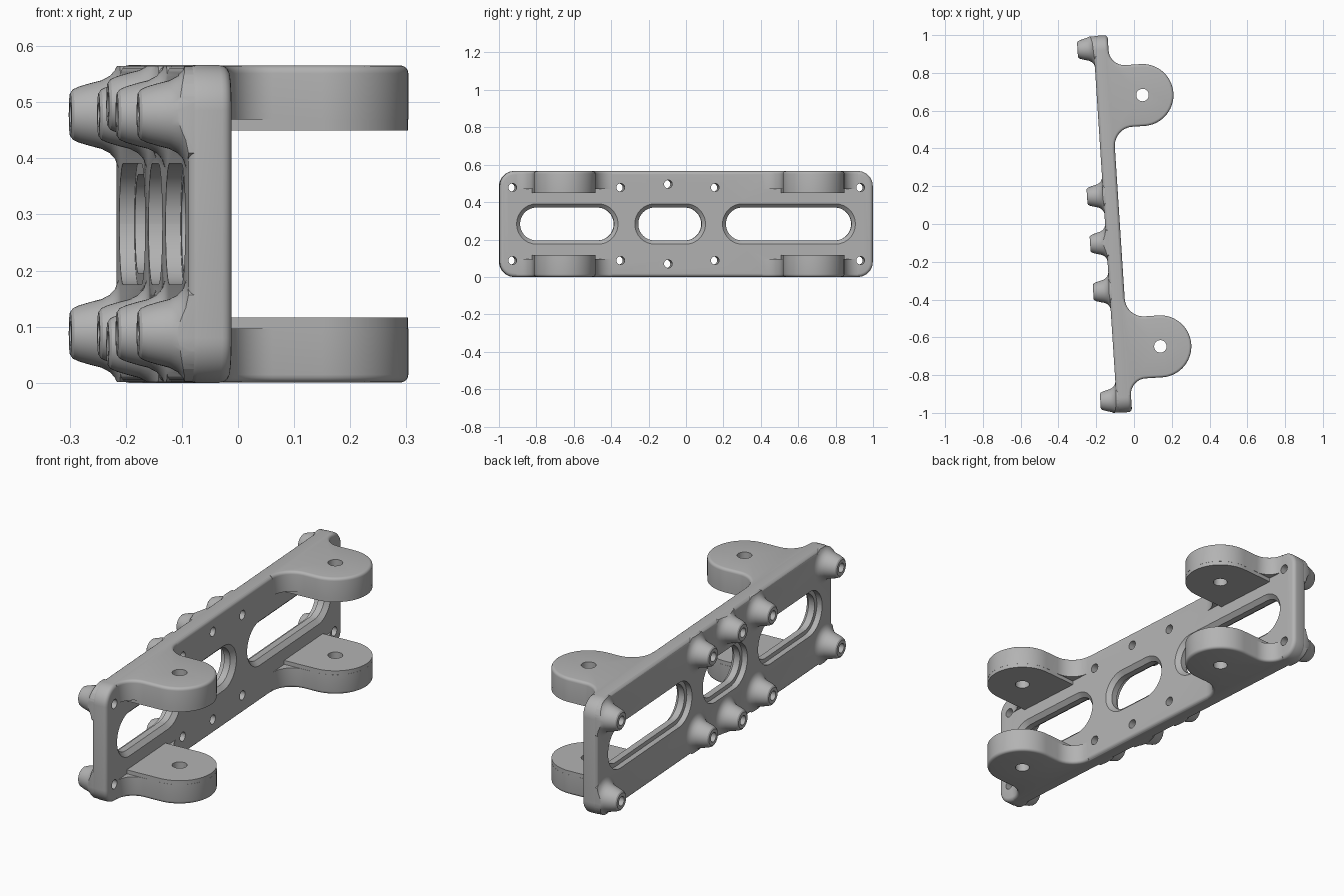
import bpy, bmesh
from math import sin, cos, pi, atan
from mathutils import Matrix

cube = bpy.data.objects.get("Cube")
if cube:
    bpy.data.objects.remove(cube, do_unlink=True)

# Main sizes: x is through the plate, y along it, z up
HEIGHT = 0.566
MID = HEIGHT / 2
HALF_T = 0.039
HALF_L = 0.9995

grey = bpy.data.materials.new("machined grey")
grey.use_nodes = True
grey.diffuse_color = (0.45, 0.45, 0.45, 1)
grey.node_tree.nodes["Principled BSDF"].inputs["Base Color"].default_value = grey.diffuse_color


def loft(name, rings):
    """Skin a list of equal-length point rings and cap both ends."""
    bm = bmesh.new()
    loops = [[bm.verts.new(p) for p in ring] for ring in rings]
    n = len(loops[0])
    for a, b in zip(loops, loops[1:]):
        for i in range(n):
            j = (i + 1) % n
            bm.faces.new((a[i], a[j], b[j], b[i]))
    bm.faces.new(loops[0])
    bm.faces.new(loops[-1])
    bmesh.ops.recalc_face_normals(bm, faces=bm.faces)
    mesh = bpy.data.meshes.new(name)
    bm.to_mesh(mesh)
    bm.free()
    obj = bpy.data.objects.new(name, mesh)
    mesh.materials.append(grey)
    bpy.context.collection.objects.link(obj)
    return obj


def boolean(target, tool, operation, keep=False):
    """Apply a boolean and drop the tool object."""
    mod = target.modifiers.new(operation, 'BOOLEAN')
    mod.operation, mod.object, mod.solver = operation, tool, 'EXACT'
    bpy.context.view_layer.objects.active = target
    bpy.ops.object.modifier_apply(modifier=mod.name)
    if not keep:
        bpy.data.objects.remove(tool, do_unlink=True)


def arc(cx, cy, r, start, end, steps):
    return [(cx + r * cos(start + (end - start) * i / steps),
             cy + r * sin(start + (end - start) * i / steps)) for i in range(steps + 1)]


def rounded_rect(cy, hy, hz, r, x, steps=10):
    """Rounded rectangle in the y-z plane at depth x."""
    pts = []
    for k, (sy, sz) in enumerate([(1, 1), (-1, 1), (-1, -1), (1, -1)]):
        pts += arc(cy + sy * (hy - r), MID + sz * (hz - r), r, k * pi / 2, (k + 1) * pi / 2, steps)
    return [(x, y, z) for y, z in pts]


def edge_round(b, steps=4):
    """Pairs of (inset, distance below the surface) for a rounded edge."""
    return [(b * (1 - cos(a)), b * (1 - sin(a))) for a in (i * pi / 2 / steps for i in range(steps + 1))]


def cylinder(name, x, y, z, r, length, axis):
    ring = arc(0, 0, r, 0, 2 * pi, 32)[:-1]
    ends = (-length / 2, length / 2)
    if axis == 'x':
        return loft(name, [[(x + e, y + a, z + b) for a, b in ring] for e in ends])
    return loft(name, [[(x + a, y + b, z + e) for a, b in ring] for e in ends])


# Back plate with rounded corners and softened rims
def plate_ring(inset, x):
    return rounded_rect(0, HALF_L - inset, MID - inset, 0.08 - inset, x)


rim = edge_round(0.018)
plate = loft("bracket", [plate_ring(i, -HALF_T + d) for i, d in reversed(rim)]
             + [plate_ring(i, HALF_T - d) for i, d in rim])

# Flared screw bosses on the outer side, trimmed to the plate outline
boss_profile = [(0.095, -0.015), (0.095, 0), (0.08, 0.005), (0.069, 0.015), (0.061, 0.03),
                (0.056, 0.05), (0.05, 0.07), (0.045, 0.081), (0.038, 0.086)]
boss_spots = [(y, s * (0.213 if y == -0.098 else 0.195))
              for y in (-0.932, -0.353, -0.098, 0.153, 0.932) for s in (-1, 1)]
trim = loft("trim", [plate_ring(0.0015, -0.5), plate_ring(0.0015, 0)])
for y, dz in boss_spots:
    boss = loft("boss", [[(-HALF_T - h, y + a, MID + dz + b) for a, b in arc(0, 0, r, 0, 2 * pi, 40)[:-1]]
                         for r, h in boss_profile])
    boolean(boss, trim, 'INTERSECT', keep=True)
    boolean(plate, boss, 'UNION')
bpy.data.objects.remove(trim, do_unlink=True)

# Lugs: a rounded tongue that blends into the plate with thinner webs
R = 0.164
FILLET_OUT, FILLET_IN = 0.083, 0.1


def web_outline(inset, cx):
    """Tongue with fillets into the plate, as (x, offset away from middle)."""
    ro, ri, r = FILLET_OUT, FILLET_IN, R - inset
    pts = [(0, R + ro)]
    pts += arc(HALF_T + ro, R + ro, ro + inset, pi, 1.5 * pi, 10)
    pts += arc(cx, 0, r, pi / 2, -pi / 2, 36)
    pts += arc(HALF_T + ri, -R - ri, ri + inset, pi / 2, pi, 10)
    return pts + [(0, -R - ri)]


def tongue_outline(cx):
    r = R - 0.0005
    return [(0, r)] + arc(cx, 0, r, pi / 2, -pi / 2, 36) + [(0, -r)]


lug_spots = [(0.203, 0.671, 1), (0.211, -0.663, -1)]
lug_edge = edge_round(0.014)
top = HEIGHT - 0.0005
for cx, cy, side in lug_spots:
    for up in (1, -1):
        def place(pts, z):
            return [(x, cy + side * t, MID + up * (z - MID)) for x, t in pts]
        web = loft("web", [place(web_outline(0, cx), HEIGHT - 0.097)]
                   + [place(web_outline(i, cx), top - d) for i, d in lug_edge])
        boolean(plate, web, 'UNION')
        tongue = loft("tongue", [place(tongue_outline(cx), HEIGHT - h) for h in (0.116, 0.035)])
        boolean(plate, tongue, 'UNION')
    boolean(plate, cylinder("pin_hole", cx, cy, MID, 0.033, 1, 'z'), 'DIFFERENCE')

# Long windows: recessed on the outer side, chamfered on the lug side
for y0, y1 in ((-0.91, -0.367), (-0.277, 0.102), (0.193, 0.905)):
    steps = [(-0.2, 0), (-0.012, 0), (-0.012, 0.02), (0.019, 0.02), (HALF_T, 0), (0.06, 0)]
    window = loft("window", [rounded_rect((y0 + y1) / 2, (y1 - y0) / 2 - i, 0.108 - i, 0.1079 - i, x, 12)
                             for x, i in steps])
    boolean(plate, window, 'DIFFERENCE')

# Screw holes through the bosses
for y, dz in boss_spots:
    boolean(plate, cylinder("screw_hole", 0, y, MID + dz, 0.022, 0.5, 'x'), 'DIFFERENCE')

# Turn the finished part to its slanted stance
plate.data.transform(Matrix.Translation((-0.114, 0, 0)) @ Matrix.Rotation(atan(0.065), 4, 'Z'))
bpy.ops.object.select_all(action='DESELECT')
plate.select_set(True)
bpy.context.view_layer.objects.active = plate
bpy.ops.object.shade_smooth_by_angle(angle=pi / 6)
